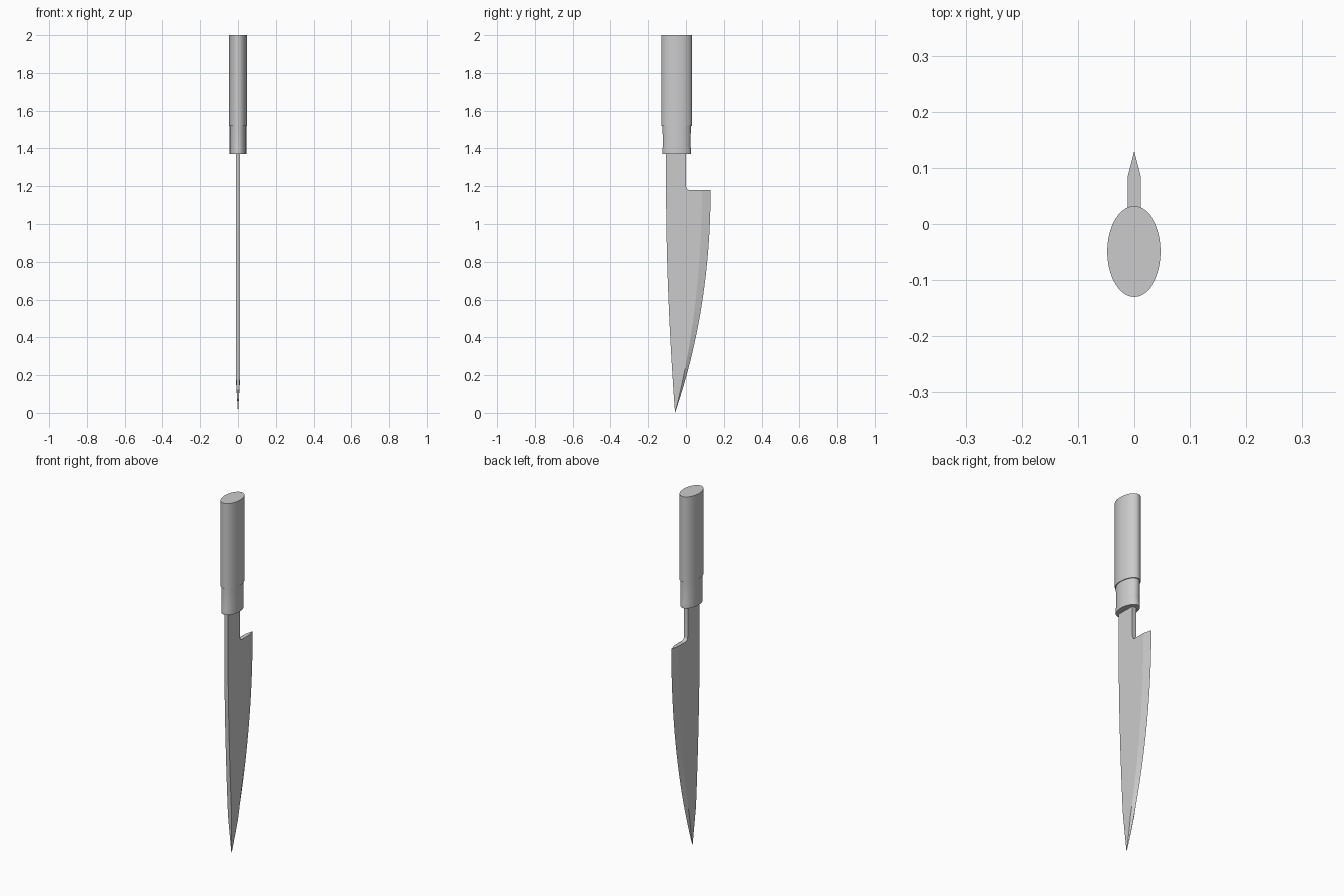
import bpy, bmesh, math
from mathutils import Vector

cube = bpy.data.objects.get("Cube")
if cube:
    bpy.data.objects.remove(cube, do_unlink=True)

grey = bpy.data.materials.new("neutral grey")
grey.use_nodes = True
GREY = (0.6, 0.6, 0.6, 1)
grey.diffuse_color = GREY
grey.node_tree.nodes["Principled BSDF"].inputs["Base Color"].default_value = GREY


def loft(name, rings, angle):
    """Skin a list of equal-length point rings and cap both ends."""
    bm = bmesh.new()
    loops = [[bm.verts.new(p) for p in ring] for ring in rings]
    n = len(loops[0])
    for a, b in zip(loops, loops[1:]):
        for i in range(n):
            j = (i + 1) % n
            bm.faces.new((a[i], a[j], b[j], b[i]))
    bm.faces.new(loops[0])
    bm.faces.new(loops[-1])
    bmesh.ops.remove_doubles(bm, verts=bm.verts, dist=1e-5)
    bmesh.ops.recalc_face_normals(bm, faces=bm.faces)
    mesh = bpy.data.meshes.new(name)
    bm.to_mesh(mesh)
    bm.free()
    mesh.materials.append(grey)
    obj = bpy.data.objects.new(name, mesh)
    bpy.context.collection.objects.link(obj)
    bpy.ops.object.select_all(action='DESELECT')
    obj.select_set(True)
    bpy.context.view_layer.objects.active = obj
    bpy.ops.object.shade_smooth_by_angle(angle=math.radians(angle))
    return obj


def oval(rx, ry, z, sides=40):
    turn = 2 * math.pi / sides
    return [(rx * math.cos(i * turn), ry * math.sin(i * turn) - 0.049, z)
            for i in range(sides)]


def bezier(a, b, c, t):
    """Quadratic curve in the (y, z) plane."""
    return Vector(a) * (1 - t) ** 2 + Vector(b) * 2 * t * (1 - t) + Vector(c) * t * t


def section(spine, shoulder, edge, half):
    """Five-sided blade section: flat spine, flat sides, ground edge."""
    return [(half, *spine), (half, *shoulder), (0, *edge),
            (-half, *shoulder), (-half, *spine)]


# Handle and its slightly waisted collar
loft("handle", [oval(0.048, 0.081, 1.52), oval(0.048, 0.081, 2.0)], 30)
collar = [(1.37, 0.076), (1.395, 0.076), (1.41, 0.073), (1.53, 0.075)]
loft("collar", [oval(0.044, ry, z) for z, ry in collar], 30)

# Blade: neck, filleted heel, then curved body running down to the tip
HALF, TIP, HEEL = 0.0115, (-0.058, 0.0), 1.18
rings = []
for y, z in [(0, 1.40), (0, 1.205), (0.002, 1.192), (0.009, 1.183), (0.025, 1.178)]:
    rings.append(section((-0.105, max(z, HEEL + 0.001)), (y, z), (y, z), HALF))
STEPS = 24
for i in range(STEPS + 1):
    t = i / STEPS
    spine = bezier((-0.105, HEEL), (-0.105, 0.65), TIP, t)
    shoulder = bezier((0.085, HEEL), (0.08, 0.53), TIP, t)
    edge = bezier((0.13, HEEL), (0.13, 0.55), TIP, t)
    rings.append(section(spine, shoulder, edge, HALF * min(1, spine.y / 0.22)))
rings[-1] = [(0, *TIP)] * 5


def build_blade():
    # The last ring is a single point, so stop just short of it
    near = [tuple(Vector(p).lerp(Vector((0, *TIP)), 0.98)) for p in rings[-2]]
    loft("blade", rings[:-1] + [near], 12)


build_blade()
